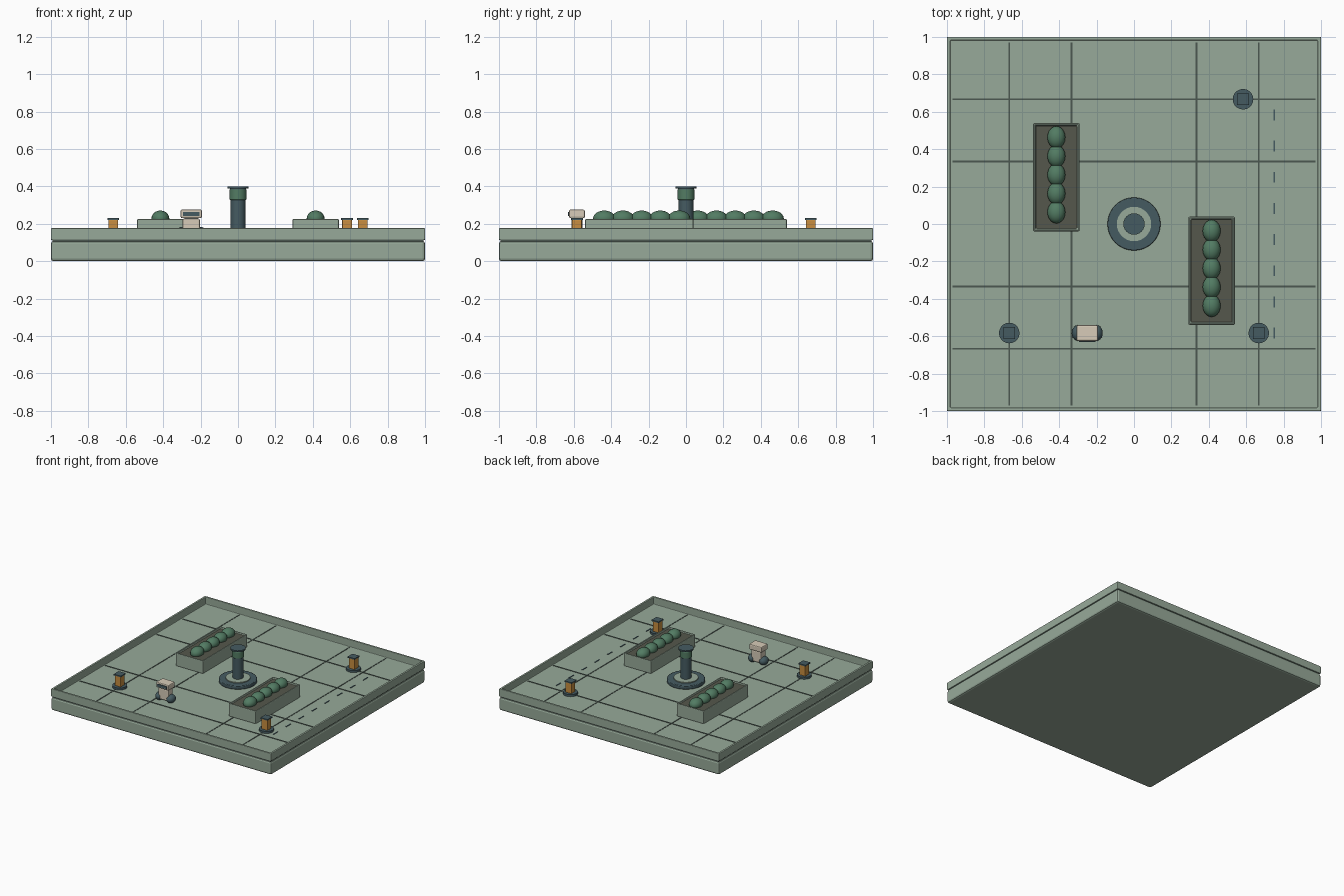
import bpy, bmesh
from mathutils import Matrix, Vector

if "Cube" in bpy.data.objects:
    bpy.data.objects.remove(bpy.data.objects["Cube"])


def material(name, *rgb):
    m = bpy.data.materials.new(name)
    m.use_nodes = True
    m.diffuse_color = (*rgb, 1)
    m.node_tree.nodes["Principled BSDF"].inputs["Base Color"].default_value = (*rgb, 1)
    return m


SAGE = material("sage", .31, .40, .32)
SEAM = material("dark seam", .07, .095, .08)
TEAL = material("dark teal", .06, .105, .12)
LEAF = material("leaf green", .085, .2, .125)
SOIL = material("soil", .09, .095, .072)
ORANGE = material("orange", .58, .27, .05)
CREAM = material("cream", .68, .6, .48)

FLOOR = .12


def finish(name, bm, mats, bevel=0, smooth=False):
    mesh = bpy.data.meshes.new(name)
    bm.to_mesh(mesh)
    bm.free()
    ob = bpy.data.objects.new(name, mesh)
    bpy.context.collection.objects.link(ob)
    for m in mats:
        mesh.materials.append(m)
    if bevel:
        mod = ob.modifiers.new("Bevel", "BEVEL")
        mod.width, mod.segments = bevel, 2
    if smooth:
        bpy.context.view_layer.objects.active = ob
        ob.select_set(True)
        bpy.ops.object.shade_smooth_by_angle(angle=.7)
        ob.select_set(False)
    return ob


def box_mesh(x, y, z0, z1, sx, sy):
    bm = bmesh.new()
    place = Matrix.Translation((x, y, (z0 + z1) / 2)) @ Matrix.Diagonal((sx, sy, z1 - z0, 1))
    bmesh.ops.create_cube(bm, size=1, matrix=place)
    return bm


def box(name, x, y, z0, z1, sx, sy, mat, bevel=0):
    return finish(name, box_mesh(x, y, z0, z1, sx, sy), [mat], bevel)


def tray(name, x, y, z0, z1, sx, sy, wall, depth, inner, bevel):
    """Open box whose sunken floor takes the second material."""
    bm = box_mesh(x, y, z0, z1, sx, sy)
    top = max(bm.faces, key=lambda f: f.normal.z)
    bmesh.ops.inset_region(bm, faces=[top], thickness=wall)
    sunk = bmesh.ops.extrude_discrete_faces(bm, faces=[top])["faces"][0]
    bmesh.ops.translate(bm, verts=sunk.verts, vec=(0, 0, -depth))
    sunk.material_index = 1
    return finish(name, bm, [SAGE, inner], bevel)


def drum(name, x, y, z0, z1, r, mat, sides=24, bevel=0):
    bm = bmesh.new()
    bmesh.ops.create_cone(bm, cap_ends=True, segments=sides, radius1=r, radius2=r,
                          depth=z1 - z0, matrix=Matrix.Translation((x, y, (z0 + z1) / 2)))
    return finish(name, bm, [mat], bevel, smooth=True)


def ball(name, centre, radii, mat):
    bm = bmesh.new()
    bmesh.ops.create_uvsphere(bm, u_segments=20, v_segments=12, radius=1,
                              matrix=Matrix.Translation(centre) @ Matrix.Diagonal((*radii, 1)))
    return finish(name, bm, [mat], smooth=True)


# Plinth, shadow gap and walled deck
box("plinth", 0, 0, 0, .108, 2, 2, SAGE, .014)
box("shadow_gap", 0, 0, .1, .117, 1.985, 1.985, SEAM)
tray("deck", 0, 0, .113, .177, 2, 2, .025, .177 - FLOOR, SAGE, .005)

# Paving joints
for third in (-2, -1, 1, 2):
    p = third / 3
    box("joint_lengthwise", p, 0, FLOOR - .002, FLOOR + .002, .01, 1.94, SEAM)
    box("joint_crosswise", 0, p, FLOOR - .002, FLOOR + .003, 1.94, .01, SEAM)

# Dashed lane line
for i in range(8):
    box("lane_dash", .75, (i - 3.5) / 6, FLOOR - .002, FLOOR + .004, .008, .058, TEAL)

# Central column
drum("column_base", 0, 0, FLOOR, .15, .142, TEAL, 32, .005)
drum("column_ring", 0, 0, .14, .157, .092, SAGE, 32)
drum("column_shaft", 0, 0, .14, .385, .04, TEAL)
drum("column_collar", 0, 0, .328, .385, .046, LEAF, bevel=.004)
drum("column_cap", 0, 0, .388, .4, .057, TEAL)
drum("column_neck", 0, 0, .38, .39, .043, TEAL)

# Planters with a row of shrubs
for side in (-1, 1):
    x, y = side * .415, side * -.25
    tray("planter", x, y, FLOOR, .226, .248, .578, .018, .012, SOIL, .008)
    for i in range(5):
        ball("shrub", (x, y + .013 + (i - 2) * .1, .228), (.048, .06, .043), LEAF)

# Bollards
for x, y in ((.583, .667), (-.667, -.583), (.667, -.583)):
    drum("bollard_foot", x, y, FLOOR, .137, .055, TEAL, 20)
    box("bollard_post", x, y, .13, .222, .053, .053, ORANGE, .004)
    box("bollard_cap", x, y, .22, .23, .064, .064, TEAL)

# Service robot
rx, ry = -.25, -.583
box("robot_body", rx, ry, .135, .228, .092, .06, CREAM, .008)
box("robot_head", rx, ry, .23, .276, .114, .084, CREAM, .008)
box("robot_neck", rx, ry, .22, .235, .07, .045, TEAL)
box("robot_visor", rx, ry - .043, .242, .263, .086, .008, TEAL)
for side in (-1, 1):
    ball("robot_wheel", (rx + side * .05, ry, FLOOR + .03), (.033, .042, .033), TEAL)
